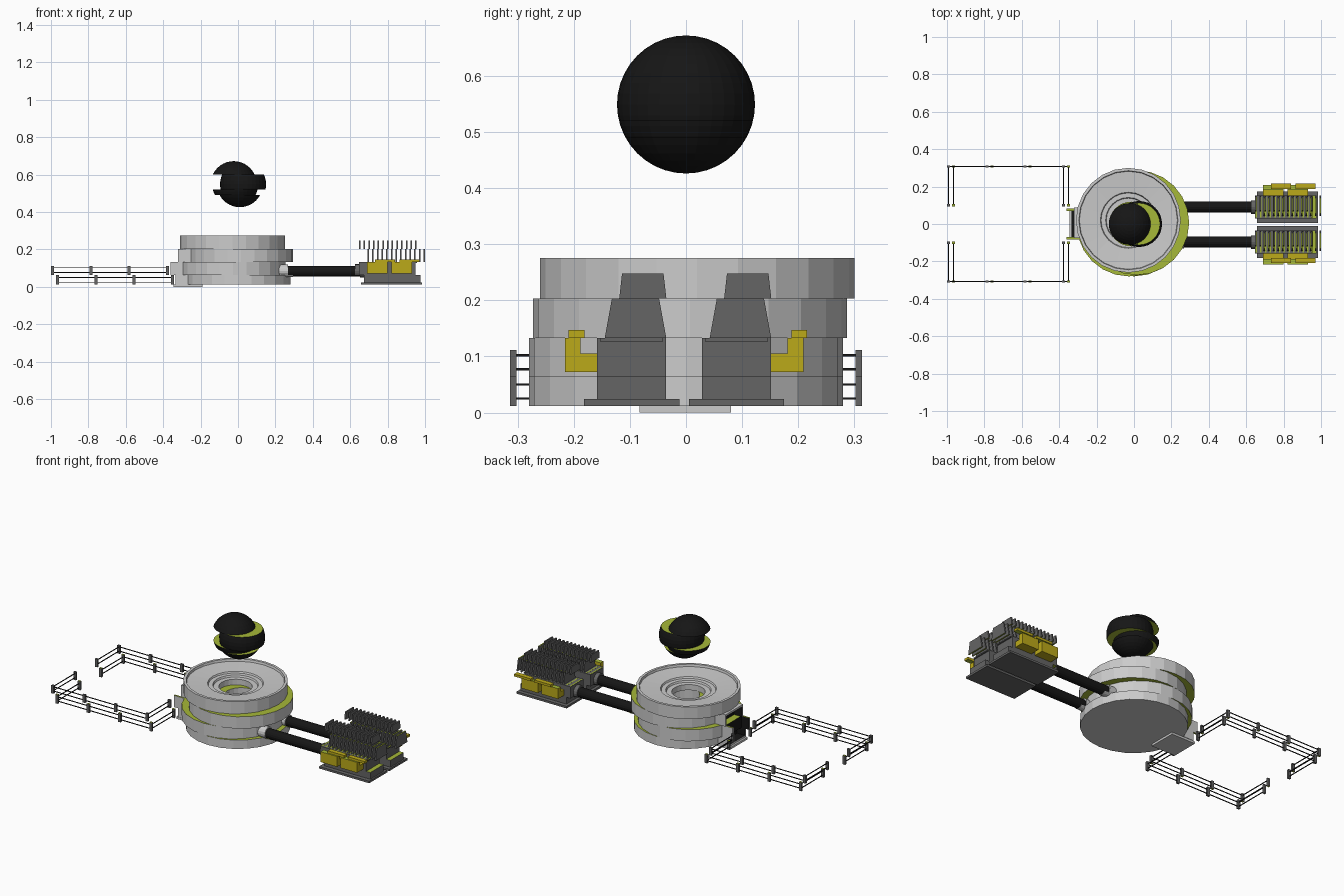
import bpy, bmesh
from math import pi
from mathutils import Matrix, Vector

if "Cube" in bpy.data.objects:
    bpy.data.objects.remove(bpy.data.objects["Cube"])


def material(name, rgb):
    m = bpy.data.materials.new(name)
    m.diffuse_color = (*rgb, 1)
    m.use_nodes = True
    m.node_tree.nodes["Principled BSDF"].inputs["Base Color"].default_value = m.diffuse_color
    return m


GREY = material("grey", (0.6, 0.6, 0.6))
DARK = material("dark_grey", (0.13, 0.13, 0.13))
BLACK = material("black", (0.008, 0.008, 0.008))
GREEN = material("cut_green", (0.38, 0.48, 0.04))
YELLOW = material("yellow", (0.5, 0.4, 0.01))
BROWN = material("brown", (0.25, 0.13, 0.05))

# The whole model is sliced horizontally and every slab is slid sideways
CUTS = [0.064, 0.133, 0.203]
SHIFTS = [(0, 0), (-0.027, 0), (0.015, 0.007), (-0.03, 0.02)]
BALL_CUTS = [0.49, 0.52, 0.60]
BALL_SHIFTS = [(0.01, 0), (-0.015, 0), (0.027, 0), (-0.023, 0)]


def cut(bm, z, up):
    """Keep the part above (up=1) or below (up=-1) z and cap it in green."""
    geom = bm.verts[:] + bm.edges[:] + bm.faces[:]
    r = bmesh.ops.bisect_plane(bm, geom=geom, plane_co=(0, 0, z),
                               plane_no=(0, 0, up), clear_inner=True)
    edges = [e for e in r["geom_cut"] if isinstance(e, bmesh.types.BMEdge)]
    if edges:
        r = bmesh.ops.triangle_fill(bm, edges=edges, use_beauty=True, normal=(0, 0, -up))
        for f in r["geom"]:
            if isinstance(f, bmesh.types.BMFace):
                f.material_index = 1


def finish(name, bm, mat, cuts=CUTS, shifts=SHIFTS):
    """Slice, shift and turn a closed bmesh into an object."""
    bmesh.ops.recalc_face_normals(bm, faces=bm.faces[:])
    out = bmesh.new()
    for i, (dx, dy) in enumerate(shifts):
        b = bm.copy()
        if i > 0:
            cut(b, cuts[i - 1], 1)
        if i < len(cuts) and b.faces:
            cut(b, cuts[i], -1)
        if b.faces:
            bmesh.ops.recalc_face_normals(b, faces=b.faces[:])
            bmesh.ops.translate(b, verts=b.verts[:], vec=(dx, dy, 0))
            tmp = bpy.data.meshes.new("tmp")
            b.to_mesh(tmp)
            out.from_mesh(tmp)
            bpy.data.meshes.remove(tmp)
        b.free()
    me = bpy.data.meshes.new(name)
    for m in (mat, GREEN, BLACK):
        me.materials.append(m)
    out.to_mesh(me)
    out.free()
    bm.free()
    ob = bpy.data.objects.new(name, me)
    bpy.context.collection.objects.link(ob)
    return ob


def box(bm, x0, x1, y0, y1, z0, z1):
    m = Matrix.Translation(((x0 + x1) / 2, (y0 + y1) / 2, (z0 + z1) / 2))
    m = m @ Matrix.Diagonal((x1 - x0, y1 - y0, z1 - z0, 1))
    return bmesh.ops.create_cube(bm, size=1, matrix=m)["verts"]


def prism(bm, pts, x0, x1):
    """Extrude a (y, z) outline along x."""
    f = bm.faces.new([bm.verts.new((x0, y, z)) for y, z in pts])
    r = bmesh.ops.extrude_face_region(bm, geom=[f], use_keep_orig=True)
    vs = [v for v in r["geom"] if isinstance(v, bmesh.types.BMVert)]
    bmesh.ops.translate(bm, verts=vs, vec=(x1 - x0, 0, 0))


def x_tube(name, x0, x1, y, z, r, mat):
    bm = bmesh.new()
    m = Matrix.Translation(((x0 + x1) / 2, y, z)) @ Matrix.Rotation(pi / 2, 4, "Y")
    bmesh.ops.create_cone(bm, cap_ends=True, segments=16, radius1=r, radius2=r,
                          depth=x1 - x0, matrix=m)
    finish(name, bm, mat)


# Round body with a dished top and a central well
profile = [(0, 0.012), (0.28, 0.012), (0.28, 0.275), (0.265, 0.275), (0.262, 0.262),
           (0.15, 0.255), (0.146, 0.246), (0.122, 0.246), (0.118, 0.236), (0.09, 0.236),
           (0.09, 0.1), (0, 0.1)]
bm = bmesh.new()
vs = [bm.verts.new((r, 0, z)) for r, z in profile]
es = [bm.edges.new(p) for p in zip(vs, vs[1:])]
bmesh.ops.spin(bm, geom=vs + es, cent=(0, 0, 0), axis=(0, 0, 1), angle=2 * pi, steps=24)
bmesh.ops.remove_doubles(bm, verts=bm.verts[:], dist=0.0005)
finish("round_body", bm, GREY)

# Brown floor of the well
bm = bmesh.new()
bmesh.ops.create_cone(bm, cap_ends=True, segments=24, radius1=0.089, radius2=0.089,
                      depth=0.02, matrix=Matrix.Translation((0, 0, 0.098)))
finish("well_floor", bm, BROWN)

# Floating sliced ball
bm = bmesh.new()
bmesh.ops.create_uvsphere(bm, u_segments=32, v_segments=20, radius=0.123,
                          matrix=Matrix.Translation((0, 0, 0.549)))
finish("floating_ball", bm, BLACK, BALL_CUTS, BALL_SHIFTS)

# Doorway box with a black recess, and its foot plate
bm = bmesh.new()
box(bm, -0.335, -0.25, -0.082, 0.082, 0.013, 0.2025)
door = min(bm.faces, key=lambda f: f.calc_center_median().x)
bmesh.ops.inset_region(bm, faces=[door], thickness=0.016)
r = bmesh.ops.extrude_face_region(bm, geom=[door])
new = [f for f in r["geom"] if isinstance(f, bmesh.types.BMFace)][0]
bmesh.ops.translate(bm, verts=new.verts[:], vec=(0.05, 0, 0))
if door.is_valid:
    bmesh.ops.delete(bm, geom=[door], context="FACES_ONLY")
for f in [new] + [g for e in new.edges for g in e.link_faces]:
    f.material_index = 2
finish("doorway", bm, GREY)
bm = bmesh.new()
box(bm, -0.345, -0.19, -0.083, 0.08, 0, 0.0125)
finish("door_foot_plate", bm, GREY)

# Two cooling units, each joined to the body by a black pipe
for tag, s, yc in (("front", -1, -0.097), ("back", 1, 0.09)):
    x_tube("pipe_" + tag, 0.25, 0.68, yc, 0.083, 0.029, BLACK)
    x_tube("body_collar_" + tag, 0.2, 0.294, yc, 0.086, 0.034, GREY)
    x_tube("unit_collar_" + tag, 0.652, 0.69, yc, 0.085, 0.036, DARK)

    bm = bmesh.new()
    box(bm, 0.657, 0.984, yc - 0.085, yc + 0.085, 0.012, 0.024)
    finish("unit_base_" + tag, bm, DARK)
    bm = bmesh.new()
    box(bm, 0.675, 0.975, yc - 0.0614, yc + 0.0614, 0.0235, 0.1325)
    finish("unit_housing_" + tag, bm, DARK)

    bm = bmesh.new()
    outline = [(yc - 0.056, 0.126), (yc + 0.056, 0.126), (yc + 0.042, 0.203),
               (yc + 0.037, 0.247), (yc - 0.037, 0.247), (yc - 0.042, 0.203)]
    outline = [(y, z + 0.0004) for y, z in outline]
    for i in range(13):
        x = 0.677 + i * 0.025
        prism(bm, outline, x, x + 0.008)
    finish("cooling_fins_" + tag, bm, DARK)

    # Yellow L-shaped brackets on the outer side
    bm = bmesh.new()
    steps = [(0.058, 0.072), (0.119, 0.072), (0.119, 0.147), (0.091, 0.147),
             (0.091, 0.105), (0.058, 0.105)]
    for x in (0.717, 0.848):
        prism(bm, [(yc + s * y, z) for y, z in steps], x, x + 0.108)
    finish("brackets_" + tag, bm, YELLOW)

# Fence: posts on all sides, gaps in the middle of both short sides
X0, X1, Y, GAP = -0.965, -0.35, 0.308, 0.1
xs = [X0 + i * (X1 - X0) / 3 for i in range(4)]
posts, rails = bmesh.new(), bmesh.new()
for s in (-1, 1):
    for x, y in [(x, s * Y) for x in xs] + [(X0, s * GAP), (X1, s * GAP)]:
        box(posts, x - 0.008, x + 0.008, y - 0.006, y + 0.006, 0.012, 0.111)
    for z in (0.025, 0.05, 0.077, 0.102):
        box(rails, X0, X1, s * Y - 0.002, s * Y + 0.002, z - 0.002, z + 0.002)
        for x in (X0, X1):
            lo, hi = sorted((s * GAP, s * Y))
            box(rails, x - 0.002, x + 0.002, lo, hi, z - 0.002, z + 0.002)
finish("fence_posts", posts, DARK)
finish("fence_rails", rails, BLACK)
